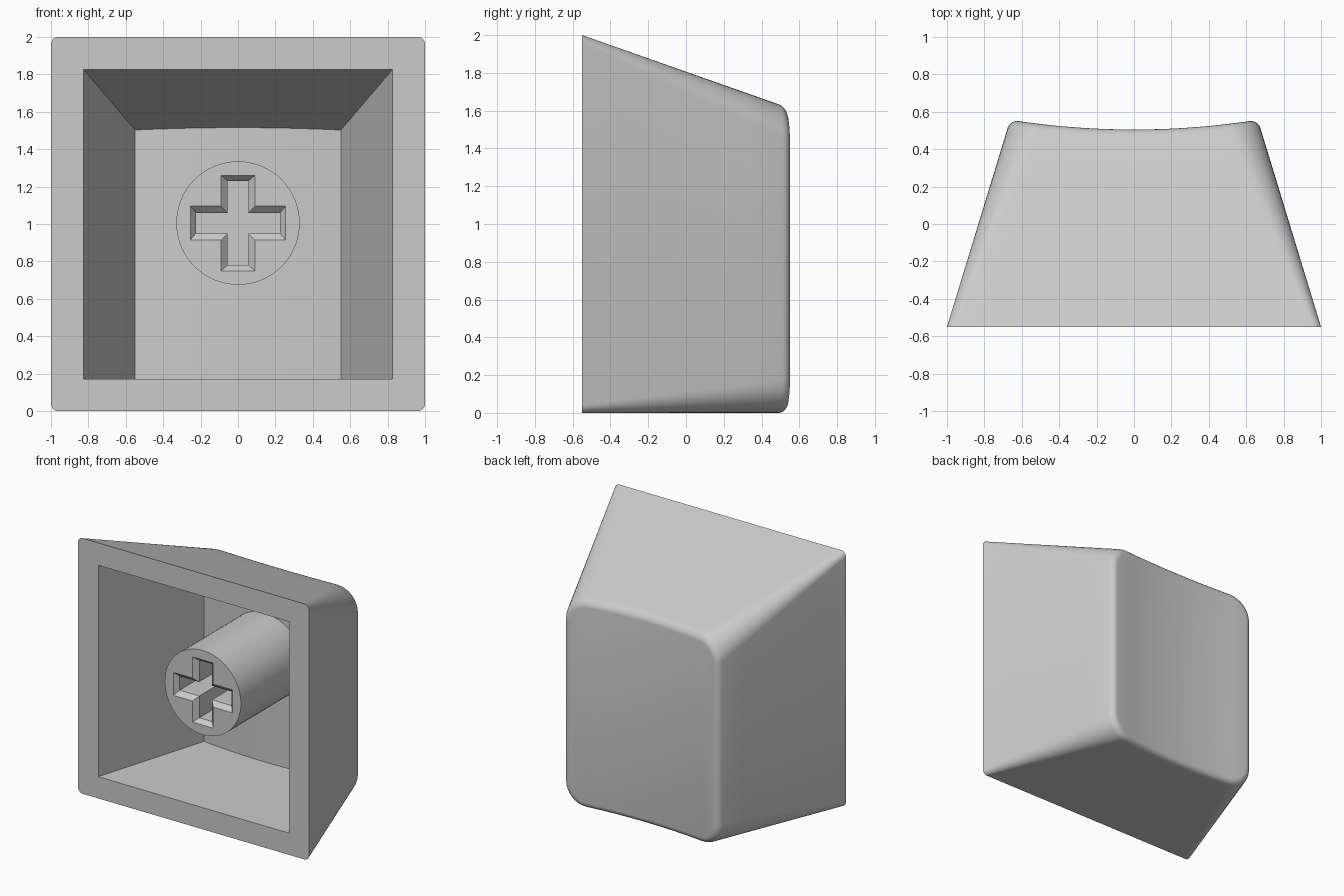
import bpy
import bmesh
from math import cos, sin, pi, radians

default = bpy.data.objects.get("Cube")
if default:
    bpy.data.objects.remove(default, do_unlink=True)

FRONT = -0.55          # plane of the open rim
STEM_Z = 1.005         # height of the stem axis

grey = bpy.data.materials.new("light grey plastic")
grey.use_nodes = True
colour = (0.6, 0.6, 0.6, 1)
grey.diffuse_color = colour
grey.node_tree.nodes["Principled BSDF"].inputs["Base Color"].default_value = colour


def finish(bm, name):
    """Turn a bmesh into a named, smooth-by-angle object."""
    bmesh.ops.remove_doubles(bm, verts=bm.verts, dist=1e-5)
    bmesh.ops.recalc_face_normals(bm, faces=bm.faces)
    mesh = bpy.data.meshes.new(name)
    bm.to_mesh(mesh)
    bm.free()
    mesh.materials.append(grey)
    obj = bpy.data.objects.new(name, mesh)
    bpy.context.collection.objects.link(obj)
    bpy.ops.object.select_all(action="DESELECT")
    obj.select_set(True)
    bpy.context.view_layer.objects.active = obj
    bpy.ops.object.shade_smooth_by_angle(angle=radians(30))
    return obj


def bridge(bm, a, b):
    """Quads between two closed loops with the same number of points."""
    for i in range(len(a)):
        j = (i + 1) % len(a)
        bm.faces.new((a[i], a[j], b[j], b[i]))


# Columns across a rounded section: side position, corner x and corner z factors
ARC = [i * pi / 2 / 8 for i in range(8)]
COLUMNS = [(-1, -cos(a), sin(a)) for a in ARC]
COLUMNS += [(-1 + i / 8, 0, 1) for i in range(17)]
COLUMNS += [(1, cos(a), sin(a)) for a in reversed(ARC)]


def dish(x):
    """Hollow of the touch surface, curved across x only."""
    return 0.505 + 0.05 * (x / 0.65) ** 2


def outer_size(y):
    d = y - FRONT
    return 1 - 0.305 * d, 0.0, 2 - 0.352 * d, 0.04 + 0.127 * d


def inner_size(y):
    d = y - FRONT
    return 0.825 - 0.3 * d, 0.17, 1.825 - 0.352 * d, 0.0


def section(bm, size, t, drop=0.0, inset=0.0):
    """Loop at fraction t between the rim and the dished surface."""
    top, bottom = [], []
    for side, cx, cz in COLUMNS:
        y = 0.5
        for _ in range(3):
            half, low, high, radius = size(y)
            half, low, high = half - inset, low + inset, high - inset
            radius = max(radius - inset, 0)
            x = side * (half - radius) + cx * radius
            y = FRONT + t * (dish(x) - drop - FRONT)
        lift = radius * (1 - cz)
        top.append(bm.verts.new((x, y, high - lift)))
        bottom.append(bm.verts.new((x, y, low + lift)))
    return top + bottom[::-1]


def cap(bm, loop):
    """Close a section with upright strips that follow the dish."""
    n = len(COLUMNS)
    for i in range(n - 1):
        bm.faces.new((loop[i], loop[i + 1], loop[-2 - i], loop[-1 - i]))


# Hollow tapered shell with rounded touch surface
bm = bmesh.new()
FILLET = 0.045
rings = [section(bm, outer_size, i / 6, FILLET) for i in range(7)]
for i in range(1, 6):
    a = i * pi / 2 / 5
    rings.append(section(bm, outer_size, 1, FILLET * (1 - sin(a)), FILLET * (1 - cos(a))))
cavity = [section(bm, inner_size, t, 0.175) for t in (0, 1)]
for a, b in zip(rings, rings[1:]):
    bridge(bm, a, b)
bridge(bm, rings[0], cavity[0])
bridge(bm, *cavity)
cap(bm, rings[-1])
cap(bm, cavity[1])
finish(bm, "cap_shell")


# Round stem with a chamfered cross socket
def loop_at(bm, points, y):
    return [bm.verts.new((x, y, STEM_Z + z)) for x, z in points]


def cross(length, width):
    quarter = [(length, -width), (length, width), (width, width)]
    points = []
    for _ in range(4):
        points += quarter
        quarter = [(-z, x) for x, z in quarter]
    return points


def loop_edges(bm, loop):
    return [bm.edges.new((loop[i - 1], loop[i])) for i in range(len(loop))]


bm = bmesh.new()
circle = [(0.33 * cos(i * pi / 32), 0.33 * sin(i * pi / 32)) for i in range(64)]
face_y = -0.435
rim = loop_at(bm, circle, face_y)
mouth = loop_at(bm, cross(0.255, 0.09), face_y)
edges = loop_edges(bm, rim) + loop_edges(bm, mouth)
bmesh.ops.triangle_fill(bm, edges=edges, use_beauty=True, normal=(0, -1, 0))
root = loop_at(bm, circle, 0.38)
bridge(bm, rim, root)
bm.faces.new(root)
throat = loop_at(bm, cross(0.225, 0.055), face_y + 0.035)
floor = loop_at(bm, cross(0.225, 0.055), face_y + 0.45)
bridge(bm, mouth, throat)
bridge(bm, throat, floor)
bm.faces.new(floor)
finish(bm, "stem")
